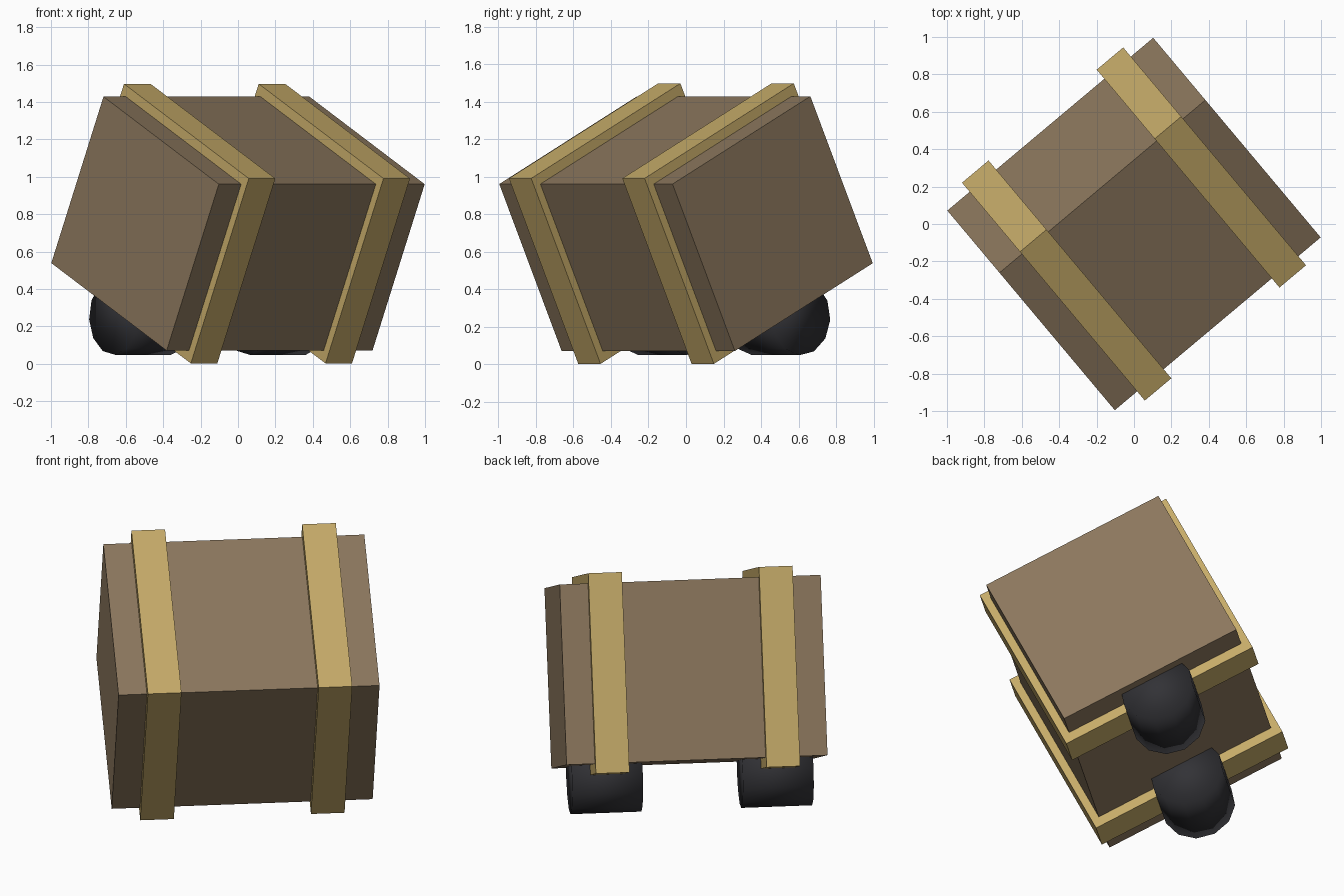
import bpy
from math import radians
from mathutils import Matrix, Euler

default = bpy.data.objects.get("Cube")
if default:
    bpy.data.objects.remove(default, do_unlink=True)


def make_material(name, color):
    mat = bpy.data.materials.new(name)
    mat.use_nodes = True
    mat.diffuse_color = (*color, 1)
    bsdf = next(n for n in mat.node_tree.nodes if n.type == 'BSDF_PRINCIPLED')
    bsdf.inputs["Base Color"].default_value = (*color, 1)
    return mat


wood = make_material("brown wood", (0.26, 0.185, 0.11))
tan = make_material("tan strap", (0.56, 0.405, 0.14))
rubber = make_material("dark rubber", (0.032, 0.032, 0.037))

# The whole crate is turned and tipped about its centre
POSE = (Matrix.Translation((0, 0, 0.75))
        @ Euler((radians(26), 0, radians(40))).to_matrix().to_4x4())


def finish(name, local, mat):
    obj = bpy.context.object
    obj.name = name
    obj.data.name = name
    obj.data.materials.append(mat)
    obj.matrix_world = POSE @ local
    return obj


def add_box(name, size, x, mat):
    bpy.ops.mesh.primitive_cube_add(size=1)
    local = Matrix.Translation((x, 0, 0)) @ Matrix.Diagonal((*size, 1))
    return finish(name, local, mat)


def add_wheel(name, x):
    bpy.ops.mesh.primitive_cylinder_add(vertices=12, radius=0.203, depth=0.39)
    bpy.ops.object.shade_smooth()
    local = Matrix.Translation((x, 0, -0.555)) @ Matrix.Rotation(radians(90), 4, 'Y')
    return finish(name, local, rubber)


# Crate body
add_box("crate_body", (1.437, 1.067, 0.99), 0, wood)

# A strap around the body and a wheel below it, at each end
for side, x in (("right", -0.47), ("left", 0.47)):
    add_box(side + "_strap", (0.185, 1.155, 1.10), x, tan)
    add_wheel(side + "_wheel", x)
